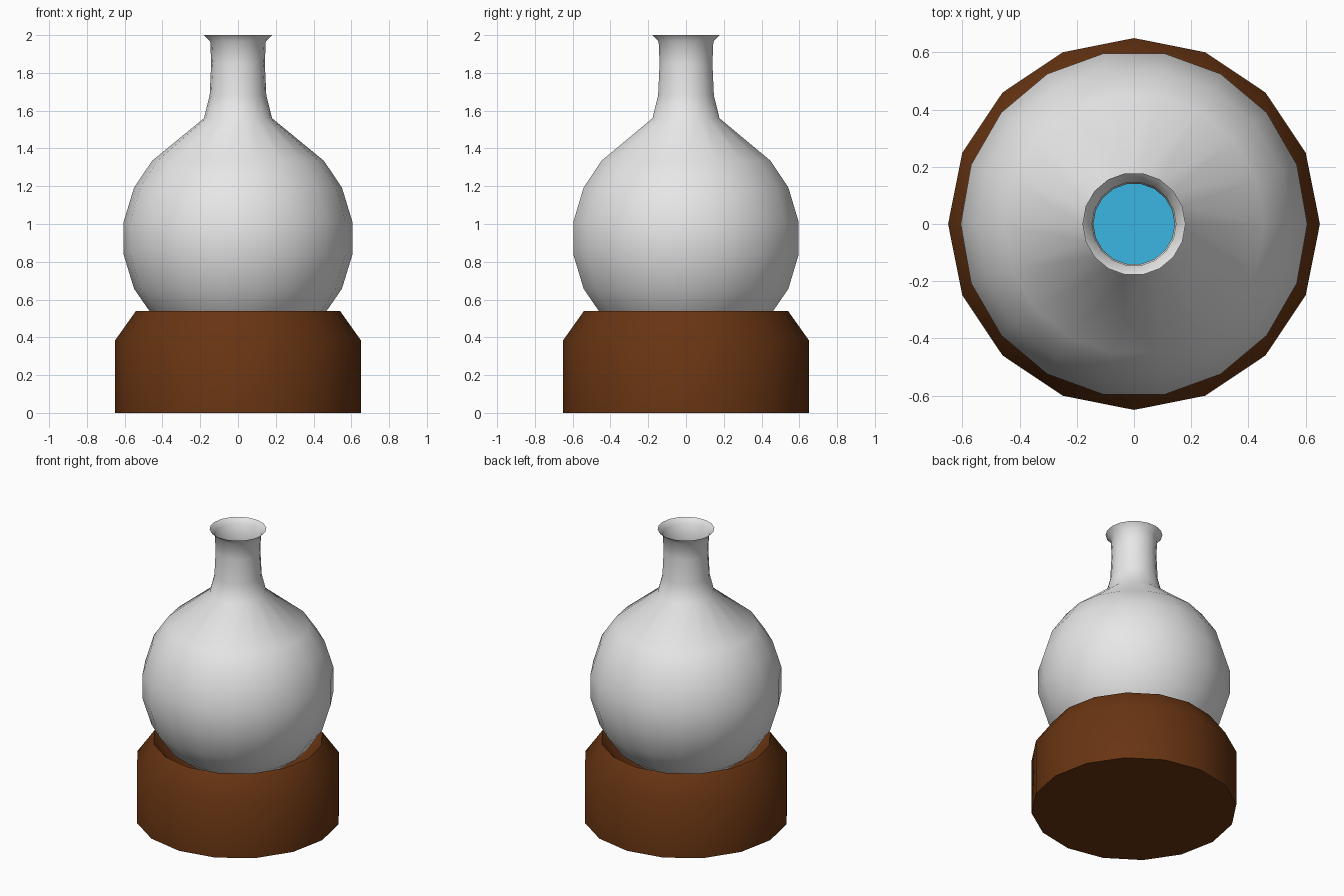
import bpy
import bmesh
from math import sin, cos, pi, radians

cube = bpy.data.objects.get("Cube")
if cube:
    bpy.data.objects.remove(cube, do_unlink=True)


def material(name, rgb):
    mat = bpy.data.materials.new(name)
    mat.use_nodes = True
    mat.diffuse_color = (*rgb, 1)
    mat.node_tree.nodes["Principled BSDF"].inputs["Base Color"].default_value = (*rgb, 1)
    return mat


def lathe(name, profile, sides, mat, sharp=50):
    """Revolve (radius, height) points around z; zero radius makes a pole."""
    bm = bmesh.new()
    rings = []
    for r, z in profile:
        if r == 0:
            rings.append([bm.verts.new((0, 0, z))] * sides)
        else:
            rings.append([bm.verts.new((r * cos(2 * pi * i / sides),
                                        r * sin(2 * pi * i / sides), z))
                          for i in range(sides)])
    for low, high in zip(rings, rings[1:]):
        for i in range(sides):
            j = (i + 1) % sides
            corners = dict.fromkeys((low[i], low[j], high[j], high[i]))
            bm.faces.new(list(corners))
    mesh = bpy.data.meshes.new(name)
    bm.to_mesh(mesh)
    bm.free()
    obj = bpy.data.objects.new(name, mesh)
    bpy.context.collection.objects.link(obj)
    mesh.materials.append(mat)
    bpy.ops.object.select_all(action="DESELECT")
    obj.select_set(True)
    bpy.context.view_layer.objects.active = obj
    bpy.ops.object.shade_smooth_by_angle(angle=radians(sharp))
    return obj


def bulb(radius, top_angle):
    """Points of the round body from its lowest pole up to a latitude."""
    points = [(0, CENTRE - radius)]
    for angle in (-78, -61, -43.5, -26, -8, 8, 26, 42):
        if angle <= top_angle:
            a = radians(angle)
            points.append((radius * cos(a), CENTRE + radius * sin(a)))
    return points


CENTRE = 0.925
glass = material("pale glass", (0.8, 0.8, 0.8))
wood = material("brown wood", (0.139, 0.035, 0.006))
blue = material("blue liquid", (0.044, 0.47, 0.77))

# Wooden stand with a chamfered rim and a hollow for the flask
lathe("stand", [(0, 0), (0.65, 0), (0.65, 0.385), (0.54, 0.54),
                (0.42, 0.4), (0.25, 0.32), (0, 0.29)], 16, wood)

# Flask: round body, sloping shoulder, waisted neck and flared lip
neck = [(0.18, 1.56), (0.15, 1.68), (0.142, 1.85), (0.147, 1.965), (0.18, 2.0)]
lathe("flask", bulb(0.612, 42) + neck, 18, glass)

# Liquid filling the body, with a flat surface
fill = bulb(0.59, 26)
lathe("liquid", fill + [(0, fill[-1][1])], 18, blue)
